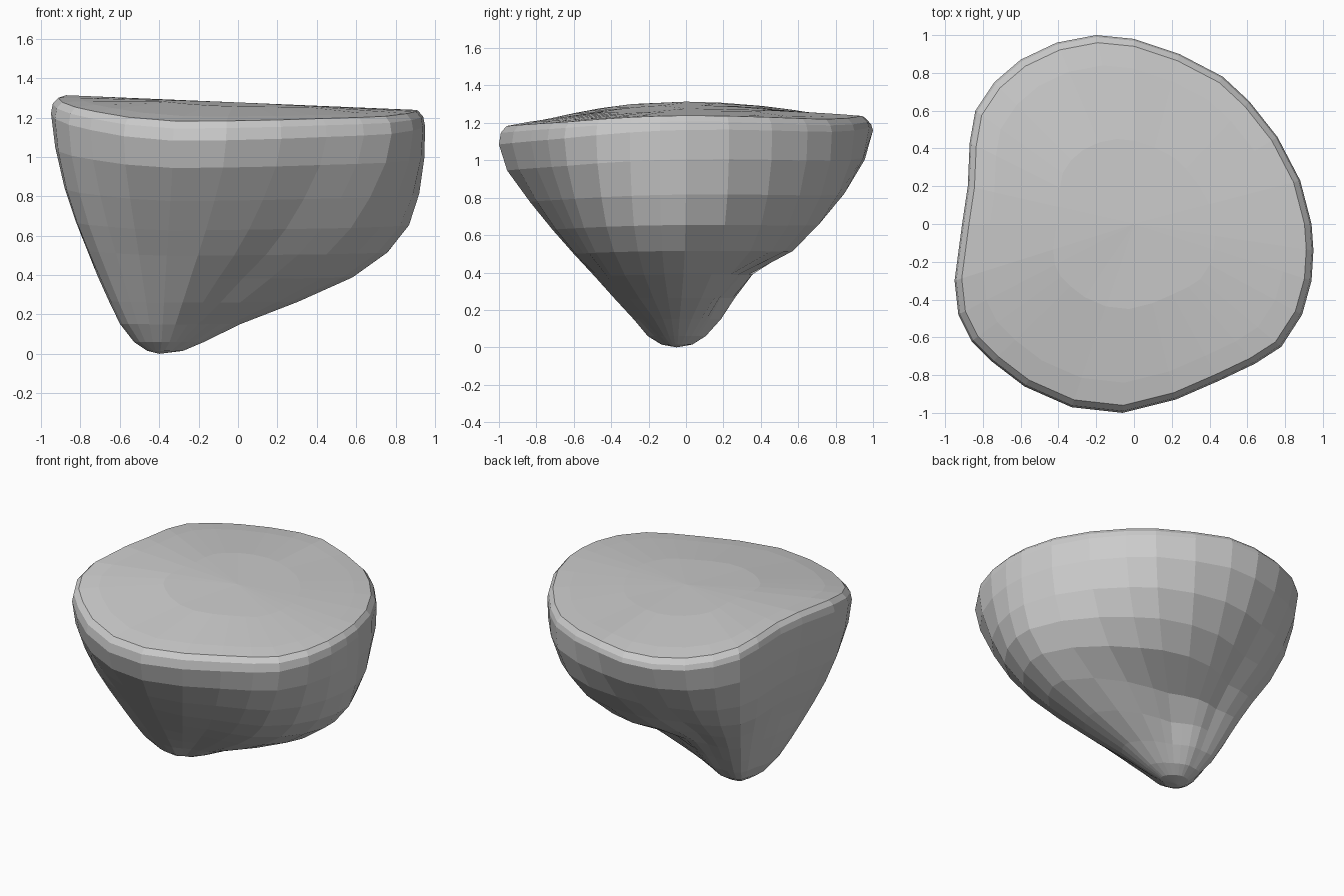
import bpy, bmesh, math

if "Cube" in bpy.data.objects:
    bpy.data.objects.remove(bpy.data.objects["Cube"])

# Plan outline of the widest rim, anticlockwise from +x
OUTLINE = [(.94, 0), (.88, .23), (.76, .46), (.61, .65), (.47, .78), (.24, .9), (0, .98),
           (-.2, 1), (-.41, .96), (-.6, .87), (-.74, .75), (-.84, .6), (-.87, .43),
           (-.88, .2), (-.91, 0), (-.95, -.3), (-.93, -.48), (-.86, -.62), (-.75, -.73),
           (-.58, -.86), (-.33, -.97), (-.06, -1), (.22, -.93), (.45, -.83), (.64, -.74),
           (.78, -.65), (.89, -.48), (.94, -.3), (.95, -.14)]
TIP = (-.4, -.05)

# Heights of the rings, and the reach from tip to rim every 45 degrees
LEVELS = [.015, .06, .15, .26, .38, .5, .63, .78, .95]
REACH = [
    [.09, .17, .31, .53, .74, .87, .95, .985, 1],
    [.08, .14, .21, .28, .41, .69, .83, .93, .99],
    [.08, .15, .23, .30, .38, .50, .66, .82, .95],
    [.10, .20, .33, .44, .55, .67, .82, .93, .99],
    [.12, .25, .38, .47, .57, .65, .75, .86, .95],
    [.10, .22, .35, .46, .57, .68, .79, .89, .97],
    [.09, .17, .25, .34, .44, .54, .66, .80, .95],
    [.07, .13, .23, .36, .49, .63, .75, .86, .96],
]


def top_height(x, y):
    if y < 0:
        bow = .1 + .08 * max(-x, 0)
    else:
        bow = .045 + (.1 if x < 0 else .05) * abs(x)
    return 1.277 - .042 * x - bow * y * y


def rim_height(x, y):
    return top_height(x, y) - (.075 - .015 * y)


def reach(x, y, level):
    a = math.degrees(math.atan2(y - TIP[1], x - TIP[0])) % 360 / 45
    i, f = int(a) % 8, a % 1
    f = f * f * (3 - 2 * f) * .5 + f * .5
    return REACH[i][level] * (1 - f) + REACH[(i + 1) % 8][level] * f


bm = bmesh.new()
rings = []

# Tapering underside
for k, z in enumerate(LEVELS):
    ring = []
    for x, y in OUTLINE:
        t = reach(x, y, k)
        lift = (rim_height(x, y) - 1.09) * (z / 1.09) ** 2
        ring.append(bm.verts.new((TIP[0] + t * (x - TIP[0]), TIP[1] + t * (y - TIP[1]), z + lift)))
    rings.append(ring)

# Widest rim, bevel and gently tilted top
rings.append([bm.verts.new((x, y, rim_height(x, y))) for x, y in OUTLINE])
for scale, drop in [(.99, .03), (.96, 0), (.84, 0), (.45, 0)]:
    rings.append([bm.verts.new((x * scale, y * scale, top_height(x * scale, y * scale) - drop))
                  for x, y in OUTLINE])

n = len(OUTLINE)
for low, high in zip(rings, rings[1:]):
    for i in range(n):
        j = (i + 1) % n
        bm.faces.new((low[i], low[j], high[j], high[i]))

# Close the tip and the top
tip = bm.verts.new((TIP[0], TIP[1], 0))
crown = bm.verts.new((0, 0, top_height(0, 0)))
for i in range(n):
    j = (i + 1) % n
    bm.faces.new((tip, rings[0][j], rings[0][i]))
    bm.faces.new((crown, rings[-1][i], rings[-1][j]))
bmesh.ops.recalc_face_normals(bm, faces=bm.faces)

mesh = bpy.data.meshes.new("floating_rock")
bm.to_mesh(mesh)
bm.free()
bpy.context.collection.objects.link(bpy.data.objects.new("floating_rock", mesh))
